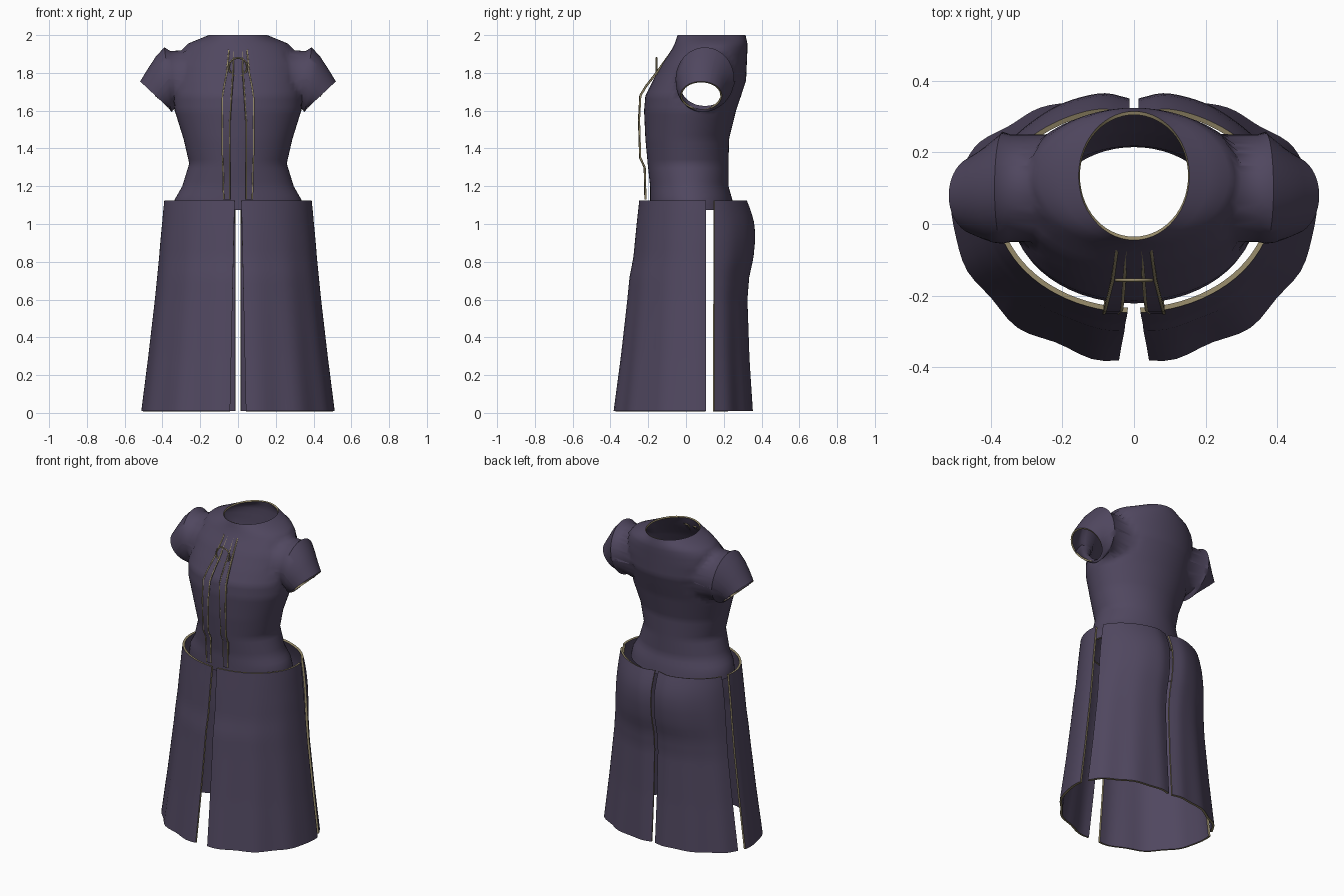
import bpy, bmesh, math
from mathutils import Vector

if "Cube" in bpy.data.objects:
    bpy.data.objects.remove(bpy.data.objects["Cube"])


def material(name, rgb):
    m = bpy.data.materials.new(name)
    m.diffuse_color = (*rgb, 1)
    m.use_nodes = True
    m.node_tree.nodes["Principled BSDF"].inputs["Base Color"].default_value = m.diffuse_color
    return m


CLOTH = material("dark plum cloth", (0.080, 0.063, 0.115))
TRIM = material("old gold trim", (0.30, 0.25, 0.14))


def lerp(a, b, t):
    return a + (b - a) * t


def sample(keys, z):
    """Linear lookup in rows of (z, values...)."""
    for a, b in zip(keys, keys[1:]):
        if z <= b[0]:
            t = max(0, (z - a[0]) / (b[0] - a[0]))
            return [lerp(p, q, t) for p, q in zip(a[1:], b[1:])]
    return list(keys[-1][1:])


def finish(bm, name, thickness, angle=50):
    """Turn a surface into cloth whose cut edges are trimmed."""
    me = bpy.data.meshes.new(name)
    bm.to_mesh(me)
    bm.free()
    ob = bpy.data.objects.new(name, me)
    bpy.context.collection.objects.link(ob)
    me.materials.append(CLOTH)
    me.materials.append(TRIM)
    mod = ob.modifiers.new("cloth thickness", 'SOLIDIFY')
    mod.thickness = thickness
    mod.offset = -1
    mod.material_offset_rim = 1
    bpy.ops.object.select_all(action='DESELECT')
    ob.select_set(True)
    bpy.context.view_layer.objects.active = ob
    bpy.ops.object.modifier_apply(modifier=mod.name)
    bpy.ops.object.shade_smooth_by_angle(angle=math.radians(angle))
    return ob


def grid(bm, rows, closed=False):
    vs = [[bm.verts.new(p) for p in row] for row in rows]
    n = len(rows[0])
    for a, b in zip(vs, vs[1:]):
        for i in range(n if closed else n - 1):
            j = (i + 1) % n
            bm.faces.new((a[i], a[j], b[j], b[i]))


# Bodice: height, half width, front y, back y
BODICE = [
    (1.075, .345, -.190, .255), (1.13, .335, -.190, .245), (1.20, .295, -.190, .225),
    (1.32, .258, -.203, .225), (1.45, .288, -.215, .228), (1.60, .335, -.222, .265),
    (1.68, .345, -.215, .292), (1.76, .345, -.175, .318), (1.85, .335, -.125, .322),
    (1.92, .300, -.078, .325), (1.955, .265, -.060, .325), (2.0, .155, -.045, .315)]
SEG = 56
heights = []
for a, b in zip(BODICE, BODICE[1:]):
    n = max(2, round((b[0] - a[0]) / .022))
    heights += [lerp(a[0], b[0], i / n) for i in range(n)]
heights.append(2.0)

bm = bmesh.new()
rows = []
for z in heights:
    rx, yf, yb = sample(BODICE, z)
    cy, ry = (yf + yb) / 2, (yb - yf) / 2
    rows.append([(rx * math.cos(2 * math.pi * i / SEG), cy + ry * math.sin(2 * math.pi * i / SEG), z)
                 for i in range(SEG)])
grid(bm, rows, closed=True)


# Armholes cut from the bodice
def in_armhole(p):
    return abs(p.x) > .2 and ((p.y - .10) / .15) ** 2 + ((p.z - 1.76) / .16) ** 2 < 1


bmesh.ops.delete(bm, geom=[f for f in bm.faces if in_armhole(f.calc_center_median())], context='FACES')

# Short sleeves grown from the armholes: centre, up vector, half depth
SLEEVE = [((.345, .10, 1.765), (.012, 0, .150), .150),
          ((.368, .10, 1.767), (.022, 0, .168), .155),
          ((.392, .09, 1.740), (.042, 0, .148), .142),
          ((.417, .083, 1.710), (.060, 0, .112), .125),
          ((.438, .08, 1.680), (.080, 0, .075), .110)]
for side in (1, -1):
    loop = [e for e in bm.edges if e.is_boundary and
            all(v.co.x * side > .2 and 1.4 < v.co.z < 1.97 for v in e.verts)]
    angles = {}
    for v in {v for e in loop for v in e.verts}:
        a = math.atan2((v.co.z - 1.76) / .16, (v.co.y - .10) / .15)
        angles[v] = a
        v.co.y, v.co.z = .10 + .15 * math.cos(a), 1.76 + .16 * math.sin(a)
    for c, up, ry in SLEEVE:
        new = {}
        for v, a in angles.items():
            p = Vector(c) + Vector(up) * math.sin(a) + Vector((0, ry * math.cos(a), 0))
            p.x *= side
            new[v] = bm.verts.new(p)
        nxt = []
        for e in loop:
            v, w = e.verts
            f = bm.faces.new((v, w, new[w], new[v]))
            nxt.append(bm.edges.get((new[v], new[w])))
        angles = {new[v]: a for v, a in angles.items()}
        loop = nxt
bmesh.ops.delete(bm, geom=[v for v in bm.verts if not v.link_faces], context='VERTS')
bmesh.ops.recalc_face_normals(bm, faces=bm.faces[:])
probe = min(bm.faces, key=lambda f: f.calc_center_median().y)
if probe.normal.y > 0:
    bmesh.ops.reverse_faces(bm, faces=bm.faces[:])
finish(bm, "bodice", .010)

# Skirt: height, half width, front y, back y
SKIRT = [(.01, .512, -.382, .362), (.3, .475, -.345, .345), (.6, .440, -.312, .335),
         (.72, .428, -.300, .345), (.82, .418, -.280, .368), (.92, .410, -.270, .378),
         (1.0, .402, -.262, .374), (1.07, .396, -.254, .355), (1.125, .390, -.248, .332)]
CY = .06


def skirt_point(z, a):
    rx, yf, yb = sample(SKIRT, z)
    low = 1 - z / 1.125
    k = 1 + .018 * low * math.sin(13 * abs(a - math.pi / 2) + 1)
    s = math.sin(a)
    x = rx * math.cos(a) * (1 + (k - 1) * abs(s))
    y = CY + (yb - CY if s > 0 else CY - yf) * s * k
    if s > 0:  # hollow along the centre back
        y -= .028 * math.exp(-(x / .06) ** 2)
    return x, y, z


def skirt_panel(name, front, side):
    bm = bmesh.new()
    rows = []
    for r in range(31):
        z = lerp(.01, 1.125, r / 30)
        rx, yf, yb = sample(SKIRT, z)
        if front:
            a0 = -math.acos(lerp(.042, .018, z / 1.125) / rx) 
            a1 = math.asin((.105 - CY) / (yb - CY))
        else:
            a0 = math.asin((.152 - CY) / (yb - CY))
            a1 = math.acos(.012 / rx)
        row = [skirt_point(z, lerp(a0, a1, i / 22)) for i in range(23)]
        rows.append([(x * side, y, z) for x, y, z in row])
    if side < 0:
        rows = [row[::-1] for row in rows]
    grid(bm, rows)
    finish(bm, name, .014)


for side, tag in ((1, "right"), (-1, "left")):
    skirt_panel("skirt_front_" + tag, True, side)
    skirt_panel("skirt_back_" + tag, False, side)

# Front plackets: height, y, inner x, outer x
PLACKET = [(1.13, -.218, .046, .076), (1.30, -.222, .046, .080), (1.35, -.246, .046, .082),
           (1.55, -.252, .044, .084), (1.68, -.245, .036, .082), (1.73, -.215, .032, .074),
           (1.80, -.160, .028, .060), (1.95, -.052, .020, .045)]


def cord(name, points, radius, cyclic=False):
    cu = bpy.data.curves.new(name, 'CURVE')
    cu.dimensions = '3D'
    cu.bevel_depth = radius
    cu.bevel_resolution = 0
    sp = cu.splines.new('POLY')
    sp.points.add(len(points) - 1)
    for q, p in zip(sp.points, points):
        q.co = (*p, 1)
    sp.use_cyclic_u = cyclic
    cu.materials.append(TRIM)
    bpy.context.collection.objects.link(bpy.data.objects.new(name, cu))


for side, tag in ((1, "right"), (-1, "left")):
    bm = bmesh.new()
    rows = [[(side * x, y, z) for x in ((i, o) if side > 0 else (o, i))] for z, y, i, o in PLACKET]
    grid(bm, rows)
    finish(bm, "placket_" + tag, .009, 30)
    for col, edge in ((2, "inner"), (3, "outer")):
        cord(f"placket_{edge}_edge_{tag}", [(side * k[col], k[1] + .003, k[0]) for k in PLACKET], .0055)

# Clasp ring joining the plackets
cord("clasp_ring", [(.05 * math.cos(i * math.pi / 6), -.157, 1.83 + .05 * math.sin(i * math.pi / 6))
                    for i in range(12)], .005, True)
